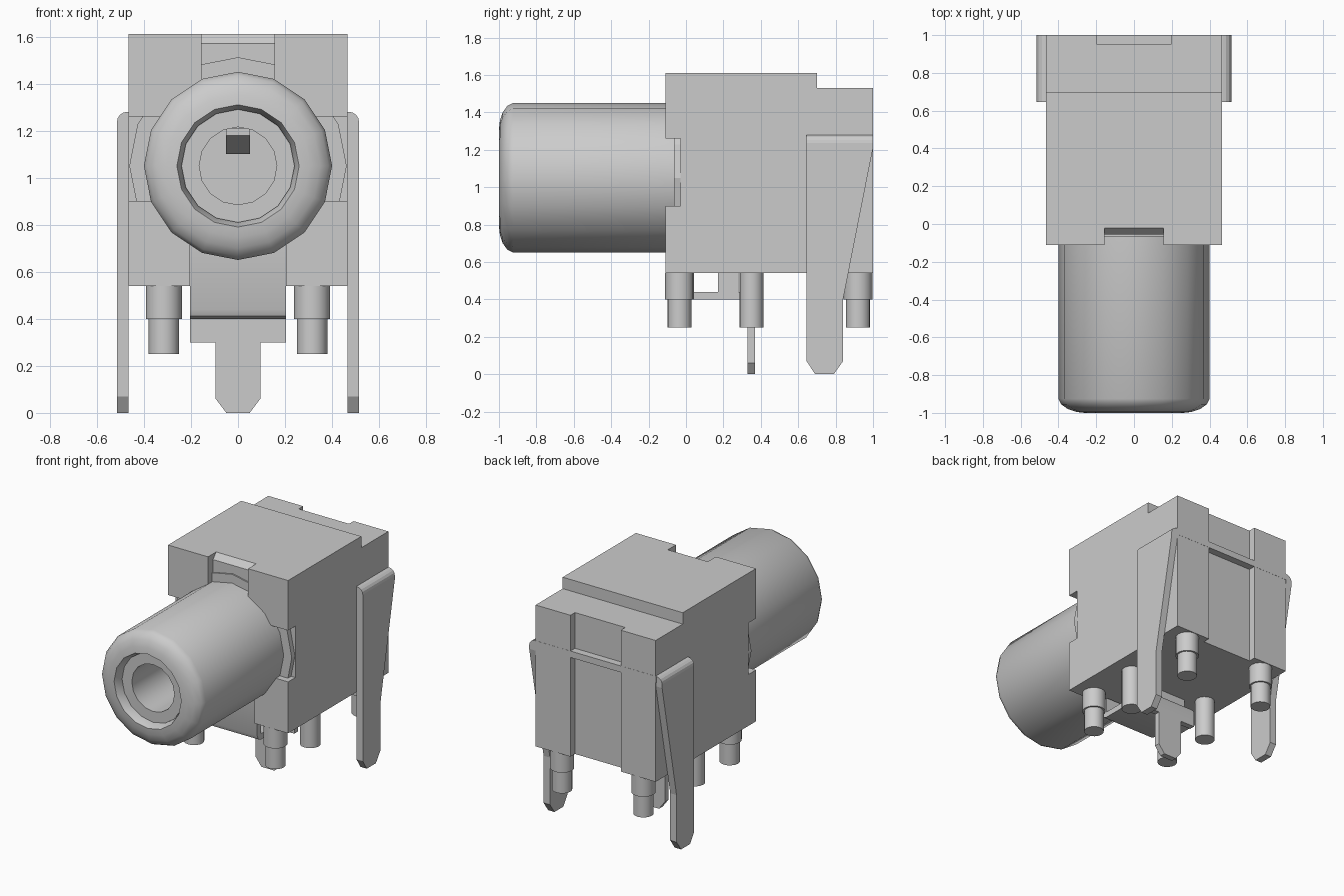
import bpy, bmesh, math
from mathutils import Matrix, Vector

old = bpy.data.objects.get("Cube")
if old:
    bpy.data.objects.remove(old, do_unlink=True)

GREY = (0.6, 0.6, 0.6, 1)
mat = bpy.data.materials.new("plain grey")
mat.diffuse_color = GREY
mat.use_nodes = True
mat.node_tree.nodes["Principled BSDF"].inputs["Base Color"].default_value = GREY


def finish(name, bm, smooth=None):
    bmesh.ops.recalc_face_normals(bm, faces=bm.faces)
    me = bpy.data.meshes.new(name)
    bm.to_mesh(me)
    bm.free()
    me.materials.append(mat)
    ob = bpy.data.objects.new(name, me)
    bpy.context.collection.objects.link(ob)
    if smooth:
        bpy.ops.object.select_all(action='DESELECT')
        ob.select_set(True)
        bpy.context.view_layer.objects.active = ob
        bpy.ops.object.shade_smooth_by_angle(angle=math.radians(smooth))
    return ob


def prism(name, pts, axis, lo, hi, smooth=None):
    """Extrude a 2D outline along x (points are y,z) or y (points are x,z)."""
    bm = bmesh.new()
    place = (lambda a, b: (lo, a, b)) if axis == 'x' else (lambda a, b: (a, lo, b))
    face = bm.faces.new([bm.verts.new(place(a, b)) for a, b in pts])
    ext = bmesh.ops.extrude_face_region(bm, geom=[face])
    step = Vector((hi - lo, 0, 0)) if axis == 'x' else Vector((0, hi - lo, 0))
    for v in ext["geom"]:
        if isinstance(v, bmesh.types.BMVert):
            v.co += step
    return finish(name, bm, smooth)


def box(name, x0, x1, y0, y1, z0, z1):
    return prism(name, [(y0, z0), (y1, z0), (y1, z1), (y0, z1)], 'x', x0, x1)


def lathe(name, profile, matrix, sides, smooth):
    """Revolve (radius, height) points about local z."""
    bm = bmesh.new()
    rings = []
    for r, h in profile:
        rings.append([bm.verts.new((r * math.cos(t), r * math.sin(t), h))
                      for t in (2 * math.pi * i / sides for i in range(sides))])
    for a, b in zip(rings, rings[1:]):
        for i in range(sides):
            j = (i + 1) % sides
            bm.faces.new((a[i], a[j], b[j], b[i]))
    bm.faces.new(rings[0])
    bm.faces.new(rings[-1])
    bm.transform(matrix)
    return finish(name, bm, smooth)


def cut(target, cutter):
    mod = target.modifiers.new("cut", 'BOOLEAN')
    mod.operation = 'DIFFERENCE'
    mod.solver = 'EXACT'
    mod.object = cutter
    bpy.context.view_layer.objects.active = target
    bpy.ops.object.modifier_apply(modifier=mod.name)
    bpy.data.objects.remove(cutter, do_unlink=True)


AXIS_Z = 1.05
to_front = Matrix.Translation((0, 0, AXIS_Z)) @ Matrix.Rotation(math.pi / 2, 4, 'X')

# Housing with a stepped top
housing = prism("housing", [(-0.11, 0.54), (1, 0.54), (1, 1.53), (0.7, 1.53),
                            (0.7, 1.61), (-0.11, 1.61)], 'x', -0.465, 0.465)
# Top front notch with a chamfered upper edge
cut(housing, prism("top_notch", [(-0.2, 1.3), (-0.055, 1.3), (-0.055, 1.57), (-0.02, 1.61),
                                 (-0.02, 1.7), (-0.2, 1.7)], 'x', -0.155, 0.155))
# Bottom front notch, side notches, rear channel
cut(housing, box("bottom_notch", -0.205, 0.205, -0.2, -0.03, 0.4, 0.78))
for s in (-1, 1):
    cut(housing, box("side_notch", min(s * 0.3, s * 0.6), max(s * 0.3, s * 0.6),
                     -0.2, -0.03, 0.9, 1.26))
cut(housing, box("rear_channel", -0.195, 0.195, 0.95, 1.1, 0.4, 1.7))
cut(housing, lathe("bore", [(0.2, -0.3), (0.2, 0.3)], to_front, 16, None))

# Barrel with rounded lip and a stepped bore
lathe("barrel", [(0.4, 0.03), (0.4, 0.925), (0.385, 0.955), (0.35, 0.98), (0.305, 0.995),
                 (0.26, 1.0), (0.24, 0.95), (0.24, 0.94), (0.165, 0.94), (0.165, 0.1)],
      to_front, 16, 30)
lathe("barrel_flange", [(0.462, 0.03), (0.462, 0.065)], to_front, 16, None)

# Spring contact in the bore
prism("bore_contact", [(-0.6, 1.18), (-0.35, 1.1), (-0.12, 1.1), (-0.12, 1.21), (-0.6, 1.21)],
      'x', -0.05, 0.05)

# Bent ground contact under the housing
prism("ground_contact", [(-0.08, 0.78), (-0.08, 0.44), (-0.068, 0.412), (-0.04, 0.4),
                         (0.33, 0.4), (0.33, 0.3), (0.37, 0.3), (0.37, 0.41), (0.358, 0.43),
                         (0.33, 0.44), (-0.04, 0.44), (-0.04, 0.78)], 'x', -0.205, 0.205, 40)
prism("ground_pin", [(-0.095, 0.3), (-0.095, 0.06), (-0.05, 0), (0.05, 0),
                     (0.095, 0.06), (0.095, 0.3)], 'y', 0.33, 0.37)
box("support_rib", -0.2, 0.2, 0.17, 0.28, 0.4, 0.54)

# Standoff pegs: front and rear are stepped, middle ones are plain
for s, side in ((-1, "right"), (1, "left")):
    for y, row in ((-0.035, "front"), (0.35, "middle"), (0.92, "rear")):
        foot = [(0.065, 0.25), (0.065, 0.54)] if row == "middle" else \
            [(0.065, 0.25), (0.065, 0.4), (0.077, 0.4), (0.077, 0.54)]
        lathe(f"{row}_{side}_peg", foot, Matrix.Translation((s * 0.315, y, 0)), 16, 40)

# Side clips joined by a strap through the housing
box("clip_strap", -0.47, 0.47, 0.645, 1.001, 1.235, 1.28)
for s, side in ((-1, "right"), (1, "left")):
    lo, hi = sorted((s * 0.466, s * 0.515))
    leg = prism(f"{side}_clip", [(0.645, 1.28), (1, 1.28), (1, 1.21), (0.84, 0.4), (0.84, 0.07),
                                 (0.79, 0), (0.69, 0), (0.645, 0.07)], 'x', lo, hi)
    bm = bmesh.new()
    bm.from_mesh(leg.data)
    edge = [e for e in bm.edges
            if all(v.co.z > 1.27 and abs(v.co.x) > 0.5 for v in e.verts)]
    bmesh.ops.bevel(bm, geom=edge, offset=0.045, segments=4, profile=0.5, affect='EDGES')
    bm.to_mesh(leg.data)
    bm.free()
